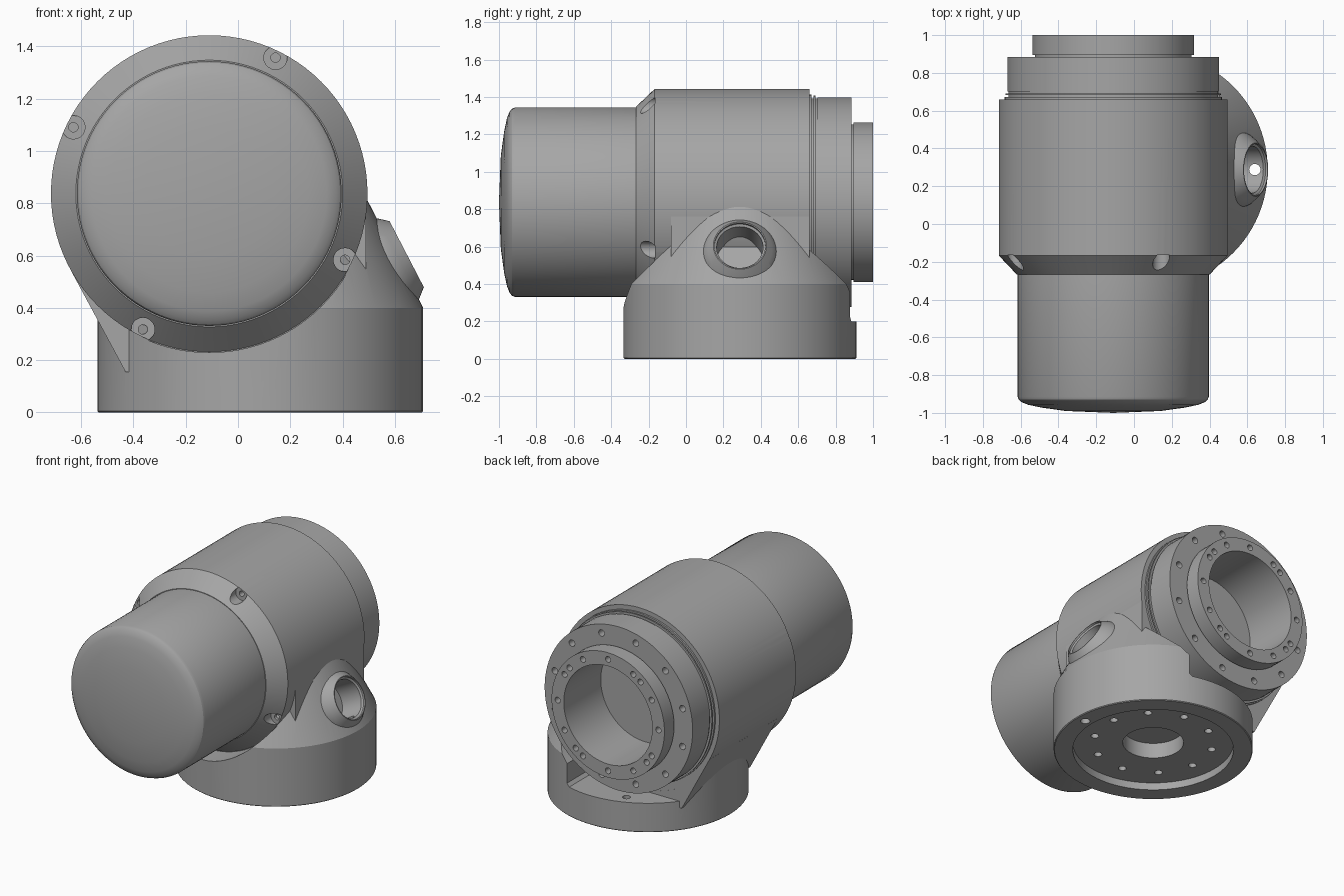
import bpy, bmesh
from math import cos, sin, pi, radians
from mathutils import Matrix, Vector

cube = bpy.data.objects.get("Cube")
if cube:
    bpy.data.objects.remove(cube)

grey = bpy.data.materials.new("machined grey")
grey.use_nodes = True
COLOUR = (0.38, 0.38, 0.38, 1)
grey.diffuse_color = COLOUR
grey.node_tree.nodes["Principled BSDF"].inputs["Base Color"].default_value = COLOUR

AX, AZ = -0.11, 0.837          # main horizontal axis
BX, BY = 0.085, 0.288          # vertical axis of the base
Y, Z = (0, 1, 0), (0, 0, 1)
MAIN, BASE = (AX, 0, AZ), (BX, BY, 0)


def finish(bm, name):
    bmesh.ops.remove_doubles(bm, verts=bm.verts, dist=1e-5)
    bmesh.ops.recalc_face_normals(bm, faces=bm.faces)
    mesh = bpy.data.meshes.new(name)
    bm.to_mesh(mesh)
    bm.free()
    mesh.materials.append(grey)
    obj = bpy.data.objects.new(name, mesh)
    bpy.context.collection.objects.link(obj)
    return obj


def revolve(name, profile, origin, axis, steps=96, ring=False):
    """Spin (radius, distance along axis) points; ring closes the profile."""
    bm = bmesh.new()
    verts = [bm.verts.new((r, 0, t)) for r, t in profile]
    pairs = list(zip(verts, verts[1:])) + ([(verts[-1], verts[0])] if ring else [])
    edges = [bm.edges.new(p) for p in pairs]
    bmesh.ops.spin(bm, geom=verts + edges, cent=(0, 0, 0), axis=Z,
                   angle=2 * pi, steps=steps, use_merge=True)
    turn = Vector(axis).to_track_quat('Z', 'Y').to_matrix().to_4x4()
    bmesh.ops.transform(bm, matrix=Matrix.Translation(origin) @ turn, verts=bm.verts)
    return finish(bm, name)


def rod(origin, axis, r, t0, t1, steps=20):
    return revolve("cutter", [(0, t0), (r, t0), (r, t1), (0, t1)], origin, axis, steps)


def prism(name, outline, y0, y1):
    """Extrude an (x, z) outline along y."""
    bm = bmesh.new()
    face = bm.faces.new([bm.verts.new((x, y0, z)) for x, z in outline])
    new = bmesh.ops.extrude_face_region(bm, geom=[face])["geom"]
    bmesh.ops.translate(bm, vec=(0, y1 - y0, 0),
                        verts=[v for v in new if isinstance(v, bmesh.types.BMVert)])
    return finish(bm, name)


def boolean(obj, tools, operation='DIFFERENCE'):
    bpy.context.view_layer.objects.active = obj
    for tool in tools:
        tool.hide_render = True
        mod = obj.modifiers.new("cut", 'BOOLEAN')
        mod.operation, mod.solver, mod.object = operation, 'EXACT', tool
        bpy.ops.object.modifier_apply(modifier=mod.name)
        bpy.data.objects.remove(tool)


def around(r, angle, y=0):
    a = radians(angle)
    return (AX + r * cos(a), y, AZ + r * sin(a))


# Domed motor cap
cap = revolve("motor_cap", [(0, -1), (.25, -.99), (.38, -.972), (.45, -.957), (.485, -.943),
                            (.5, -.93), (.506, -.915), (.506, -.25), (0, -.25)], MAIN, Y)

# Main housing with chamfered shoulder and four screw pockets
housing = revolve("main_housing", [(0, -.268), (.51, -.268), (.605, -.168), (.605, .66),
                                   (.335, .66), (.335, .6), (0, .6)], MAIN, Y)
for angle in (64, 154, 244, 334):
    spot = around(.578, angle)
    boolean(housing, [rod(spot, Y, .045, -.4, -.165), rod(spot, Y, .018, -.2, -.12)])

# Output flange with seal grooves and a ring of screw holes
flange = revolve("output_flange", [(.335, .65), (.575, .65), (.575, .672), (.555, .672),
                                   (.555, .682), (.57, .682), (.57, .692), (.555, .692),
                                   (.555, .702), (.56, .702), (.56, .885), (.335, .885)],
                 MAIN, Y, ring=True)
boolean(flange, [rod(around(.5, 30 * i + 15), Y, .022, .83, .95) for i in range(12)])

# Output ring standing off the flange on a thin neck
ring = revolve("output_ring", [(.335, .88), (.415, .88), (.415, .895), (.427, .895),
                               (.427, 1), (.335, 1)], MAIN, Y, ring=True)
angles = [30 * i for i in range(12)] + [90 * i + 40 for i in range(4)]
boolean(ring, [rod(around(.381, a), Y, .02, .94, 1.1) for a in angles])

# Base: recessed foot, straight wall and tapering shoulder
base = revolve("base", [(0, .2), (.19, .2), (.19, .05), (.503, .05), (.503, 0), (.618, 0),
                        (.623, .005), (.623, .4), (.4, .83), (0, .83)], BASE, Z)
web = prism("web", [(-.64, .545), (-.43, .155), (.49, .155), (.49, .837), (.3, .45), (-.4, .45)],
            -.08, .66)

# Angled cable boss on the side
boss_at, boss_axis = (.645, BY, .605), (.887, 0, .46)
boss = revolve("boss", [(0, -.25), (.21, -.25), (.207, -.1), (.19, -.06), (.172, -.035),
                        (.142, 0), (0, 0)], boss_at, boss_axis, 64)
boolean(base, [web, boss], 'UNION')

# Clearance around the main axis, rear shelf, boss bore and cable hole
clearance = revolve("cutter", [(0, -.6), (.608, -.6), (.608, -.165), (.5, -.165), (.5, .66),
                               (.625, .66), (.625, 1.2), (0, 1.2)], MAIN, Y)
shelf = prism("cutter", [(-.8, .2), (.265, .2), (.285, .22), (.285, .7), (-.8, .7)], .661, 1.2)
bore = revolve("cutter", [(0, -.18), (.124, -.18), (.124, -.02), (.136, -.012), (.136, .1),
                          (0, .1)], boss_at, boss_axis, 64)
boolean(base, [clearance, shelf, bore,
               rod((.64, BY, 0), Z, .03, -.1, .56),
               rod((AX, .8, 0), Z, .025, .12, .3)])

# Mounting holes in the foot
for i in range(10):
    a = radians(225 + 36 * i)
    spot = (BX + .375 * cos(a), BY + .375 * sin(a), 0)
    boolean(base, [rod(spot, Z, .025, -.05, .12)])

# Smooth curves, crisp edges
bpy.ops.object.select_all(action='DESELECT')
for part in (cap, housing, flange, ring, base):
    part.select_set(True)
bpy.context.view_layer.objects.active = base
bpy.ops.object.shade_smooth_by_angle(angle=radians(25))
